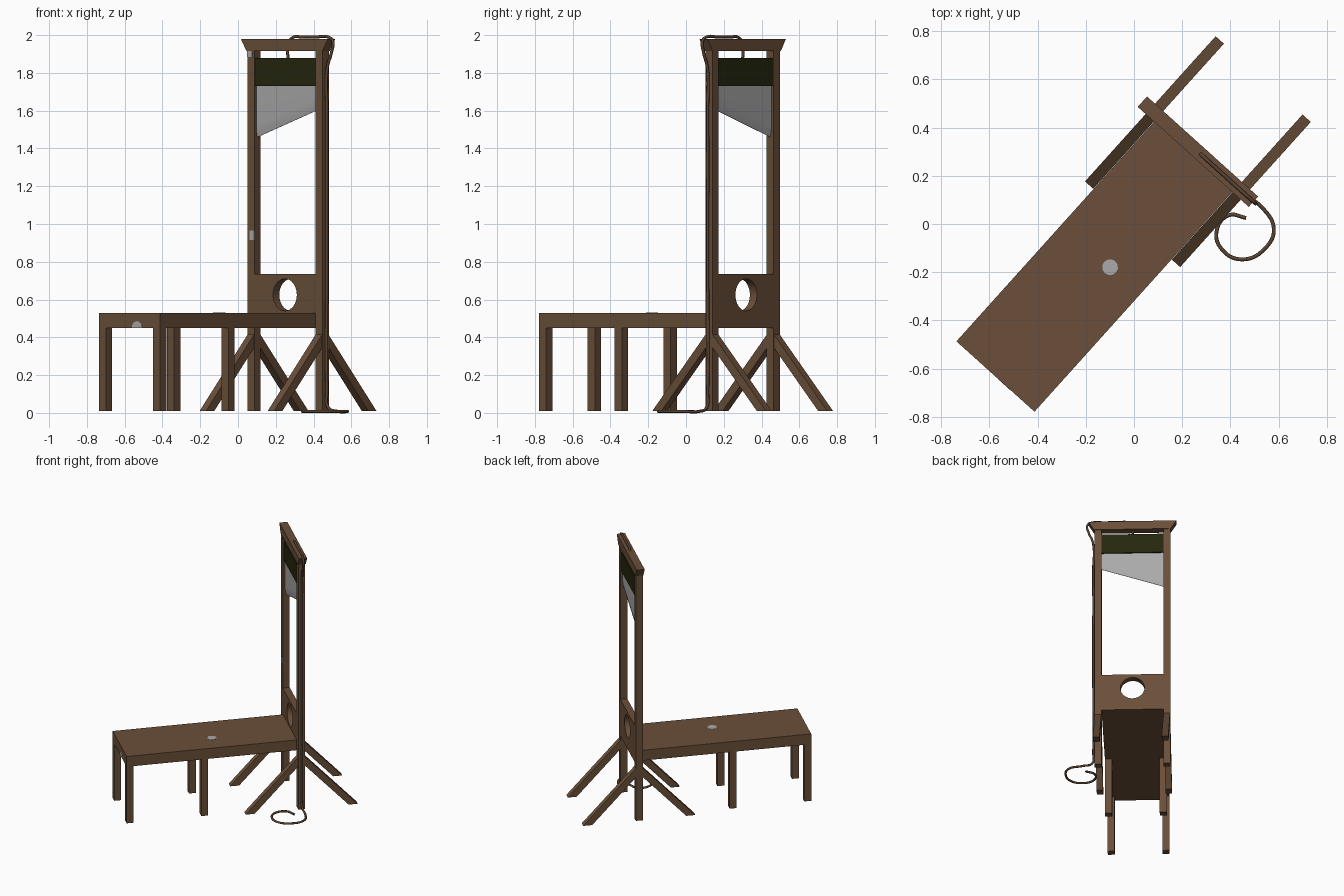
import bpy, bmesh, math
from mathutils import Matrix, Vector

if "Cube" in bpy.data.objects:
    bpy.data.objects.remove(bpy.data.objects["Cube"])

# Whole model is built in a local frame (x along the crossbeam, y to the back), then turned
M = Matrix.Translation((0.265, 0.30, 0)) @ Matrix.Rotation(math.radians(-42), 4, 'Z')


def material(name, col):
    m = bpy.data.materials.new(name)
    m.diffuse_color = (*col, 1)
    m.use_nodes = True
    m.node_tree.nodes["Principled BSDF"].inputs["Base Color"].default_value = m.diffuse_color
    return m


WOOD = material("brown wood", (0.145, 0.078, 0.041))
ROPE = material("dark rope", (0.105, 0.058, 0.032))
BLOCK = material("blackish green", (0.018, 0.020, 0.004))
STEEL = material("grey steel", (0.40, 0.40, 0.40))


def finish(name, data, mat):
    ob = bpy.data.objects.new(name, data)
    bpy.context.collection.objects.link(ob)
    ob.matrix_world = M
    data.materials.append(mat)
    return ob


def prism(name, outline, axis, a, b, mat):
    """Extrude a 2D outline (z second) from a to b along x or y."""
    bm = bmesh.new()
    place = (lambda p, t: (t, p[0], p[1])) if axis == 'x' else (lambda p, t: (p[0], t, p[1]))
    f = bm.faces.new([bm.verts.new(place(p, a)) for p in outline])
    ext = bmesh.ops.extrude_face_region(bm, geom=[f])
    vs = [g for g in ext['geom'] if isinstance(g, bmesh.types.BMVert)]
    off = Vector((b - a, 0, 0)) if axis == 'x' else Vector((0, b - a, 0))
    bmesh.ops.translate(bm, verts=vs, vec=off)
    bmesh.ops.recalc_face_normals(bm, faces=bm.faces)
    me = bpy.data.meshes.new(name)
    bm.to_mesh(me)
    bm.free()
    return finish(name, me, mat)


def box(name, x, y, z, mat):
    return prism(name, [(x[0], z[0]), (x[1], z[0]), (x[1], z[1]), (x[0], z[1])], 'y', y[0], y[1], mat)


def circle(cx, cz, r, n):
    return [(cx + r * math.cos(2 * math.pi * i / n), cz + r * math.sin(2 * math.pi * i / n)) for i in range(n)]


T = 0.025   # half timber
P = 0.2425  # post offset
IN = P - T
G = 0.01    # timber feet sit just above the rope's underside

# Posts and slanted braces, front and back of each
for sx, side in ((-1, "left"), (1, "right")):
    c = sx * P
    box(side + "_post", (c - T, c + T), (-T, T), (G, 1.92), WOOD)
    for sy, end in ((-1, "front"), (1, "back")):
        prism(f"{side}_{end}_brace",
              [(sy * 0.405, G), (sy * 0.34, G), (sy * T, 0.345), (sy * T, 0.415)],
              'x', c - 0.023, c + 0.023, WOOD)

# Flared crossbeam
prism("crossbeam", [(-0.27, 1.915), (0.27, 1.915), (0.31, 1.98), (-0.31, 1.98)],
      'y', -0.029, 0.029, WOOD)

# Neck board with round hole
board = box("neck_board", (-IN, IN), (-T, T), (0.45, 0.735), WOOD)
cutter = prism("hole_cutter", circle(0, 0.625, 0.085, 32), 'y', -0.1, 0.1, WOOD)
cutter.hide_render = True
cutter.hide_viewport = True
mod = board.modifiers.new("hole", 'BOOLEAN')
mod.object = cutter
mod.operation = 'DIFFERENCE'
mod.solver = 'EXACT'

# Bench top and legs
END = -1.255
box("bench_top", (-0.218, 0.218), (END, -T), (0.45, 0.53), WOOD)
for sx in (-1, 1):
    for y, row in ((END + T, "end"), (-0.69, "middle")):
        c = sx * 0.193
        box(f"bench_{row}_leg", (c - T, c + T), (y - T, y + T), (G, 0.45), WOOD)

# Weight block and slanted blade with tapered edge
box("weight_block", (-IN, IN), (-0.018, 0.018), (1.73, 1.88), BLOCK)
bm = bmesh.new()
rings = []
for lift, h in ((None, 0.009), (0.06, 0.009), (0.03, 0.007), (0.0, 0.001)):
    zl, zr = (1.73, 1.73) if lift is None else (1.46 + lift, 1.605 + lift)
    rings.append([bm.verts.new(p) for p in
                  ((-IN, -h, zl), (IN, -h, zr), (IN, h, zr), (-IN, h, zl))])
for a, b in zip(rings, rings[1:]):
    for i in range(4):
        bm.faces.new((a[i], a[(i + 1) % 4], b[(i + 1) % 4], b[i]))
bm.faces.new(rings[0])
bm.faces.new(rings[-1])
bmesh.ops.recalc_face_normals(bm, faces=bm.faces)
me = bpy.data.meshes.new("blade")
bm.to_mesh(me)
bm.free()
blade = finish("blade", me, STEEL)
bpy.context.view_layer.objects.active = blade
blade.select_set(True)
bpy.ops.object.shade_smooth_by_angle(angle=math.radians(40))

# Rope: from the block over the beam, down the right post, coiled on the floor
R = 0.008
path = [(0, 0, 1.87), (0, 0, 1.95), (0.03, 0, 1.986), (0.10, 0, 1.990), (0.20, 0, 1.990),
        (0.285, 0, 1.990), (0.318, 0, 1.97), (0.310, 0, 1.91), (0.280, 0, 1.83),
        (0.277, 0, 1.6), (0.277, 0, 0.8), (0.277, 0, 0.12), (0.285, 0, 0.03)]
floor = [(0.53, 0.07), (0.58, -0.02), (0.545, -0.10), (0.45, -0.147), (0.367, -0.108),
         (0.342, -0.033), (0.392, 0.036), (0.465, 0.025)]
inv = M.inverted()
path += [tuple(inv @ Vector((x, y, R))) for x, y in floor]
cu = bpy.data.curves.new("rope", 'CURVE')
cu.dimensions = '3D'
cu.bevel_depth = R
cu.bevel_resolution = 2
cu.resolution_u = 6
cu.use_fill_caps = True
sp = cu.splines.new('BEZIER')
sp.bezier_points.add(len(path) - 1)
for bp, p in zip(sp.bezier_points, path):
    bp.co = p
    bp.handle_left_type = bp.handle_right_type = 'AUTO'
finish("rope", cu, ROPE)

# Small grey worn patches as thin plates
box("lower_post_patch", (-P - 0.008, -P + T), (-T - 0.001, -T), (0.915, 0.965), STEEL)
box("upper_post_patch", (-P - T, -P + 0.01), (-T - 0.001, -T), (1.885, 1.915), STEEL)
prism("bench_end_patch", circle(0.054, 0.45, 0.036, 16)[:9], 'y', END - 0.001, END, STEEL)
patch = prism("bench_top_patch", circle(0.05, -0.60, 0.033, 12), 'y', -0.531, -0.529, STEEL)
patch.data.transform(Matrix(((1, 0, 0, 0), (0, 0, 1, 0), (0, -1, 0, 0), (0, 0, 0, 1))))
